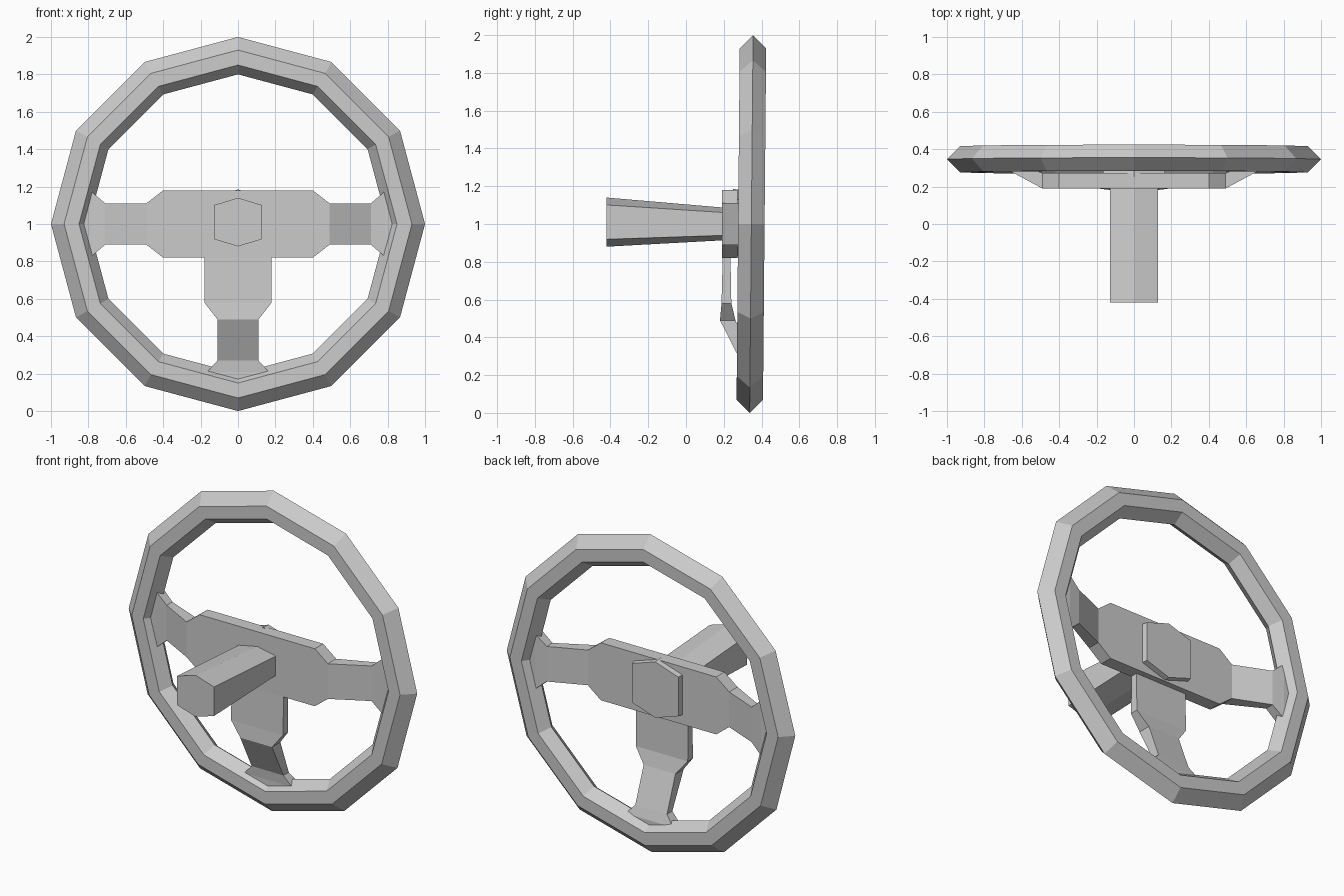
import bpy, bmesh
from math import sin, cos, pi

if "Cube" in bpy.data.objects:
    bpy.data.objects.remove(bpy.data.objects["Cube"])


def skin(name, rings, closed=False):
    """Join equal-sized vertex rings into a solid (or a closed loop)."""
    bm = bmesh.new()
    vs = [[bm.verts.new(p) for p in ring] for ring in rings]
    n, m = len(vs), len(vs[0])
    for i in range(n if closed else n - 1):
        a, b = vs[i], vs[(i + 1) % n]
        for j in range(m):
            k = (j + 1) % m
            bm.faces.new((a[j], a[k], b[k], b[j]))
    if not closed:
        bm.faces.new(vs[0])
        bm.faces.new(vs[-1])
    bmesh.ops.recalc_face_normals(bm, faces=bm.faces)
    mesh = bpy.data.meshes.new(name)
    bm.to_mesh(mesh)
    bm.free()
    ob = bpy.data.objects.new(name, mesh)
    bpy.context.collection.objects.link(ob)
    return ob


def hexagon(y, half_x, half_z, z=1.01):
    s = half_z * 0.7
    return [(0, y, z + half_z), (half_x, y, z + s), (half_x, y, z - s),
            (0, y, z - half_z), (-half_x, y, z - s), (-half_x, y, z + s)]


# Rim: twelve-sided ring with a six-sided section, leaning slightly back
section = [(1.0, 0), (0.93, 0.07), (0.85, 0.07), (0.80, 0), (0.85, -0.07), (0.93, -0.07)]
rim = []
for i in range(12):
    a = i * pi / 6
    rim.append([(r * cos(a), 0.346 + d + 0.009 * r * sin(a), 1 + r * sin(a))
                for r, d in section])
skin("rim", rim, closed=True)

# Hub plate with both side spokes: (x, half height, front y, back y)
side = [(0.40, 0.18, 0.19, 0.272), (0.49, 0.11, 0.19, 0.272),
        (0.71, 0.11, 0.308, 0.365), (0.785, 0.175, 0.312, 0.375),
        (0.83, 0.02, 0.312, 0.375)]
stations = [(-x, h, f, b) for x, h, f, b in reversed(side)] + side
skin("hub_and_side_spokes", [[(x, f, 1 - h), (x, f, 1 + h), (x, b, 1 + h), (x, b, 1 - h)]
                             for x, h, f, b in stations])

# Lower spoke: (z, half width, front y, back y)
lower = [(0.85, 0.18, 0.195, 0.235), (0.58, 0.18, 0.188, 0.24),
         (0.49, 0.11, 0.18, 0.262), (0.27, 0.11, 0.292, 0.345),
         (0.21, 0.165, 0.298, 0.365), (0.17, 0.02, 0.298, 0.365)]
skin("lower_spoke", [[(-w, f, z), (w, f, z), (w, b, z), (-w, b, z)]
                     for z, w, f, b in lower])

# Steering column, narrowing in height towards the hub
skin("column", [hexagon(-0.42, 0.128, 0.13), hexagon(0.22, 0.128, 0.085, 1.0)])

# Hub cap on the far side
skin("hub_cap", [hexagon(0.25, 0.17, 0.18, 1.005), hexagon(0.305, 0.16, 0.175, 1.005)])
